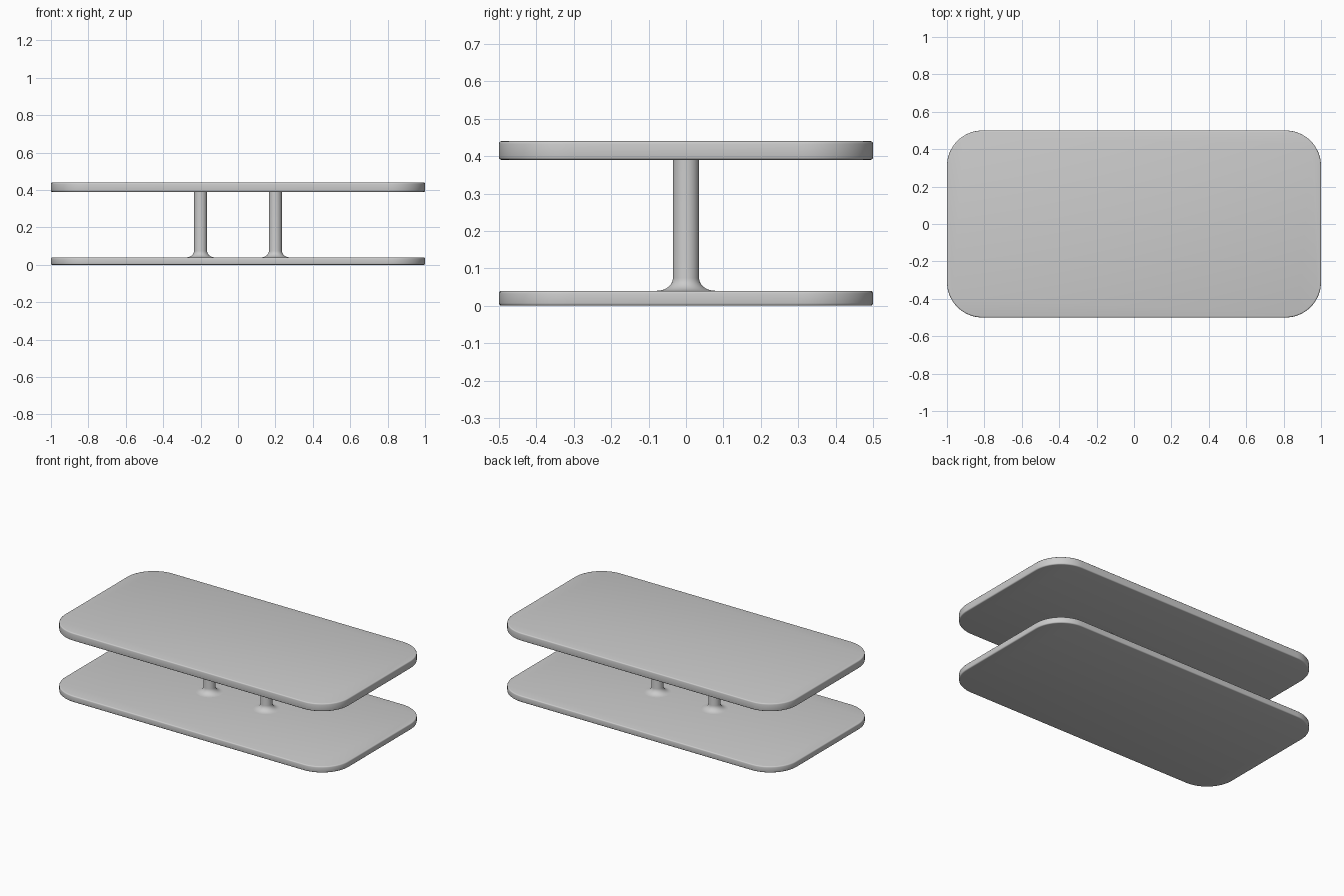
import bpy, bmesh
from math import pi, sin, cos, radians

if "Cube" in bpy.data.objects:
    bpy.data.objects.remove(bpy.data.objects["Cube"])


def finish(bm, name):
    bmesh.ops.recalc_face_normals(bm, faces=bm.faces)
    mesh = bpy.data.meshes.new(name)
    bm.to_mesh(mesh)
    bm.free()
    obj = bpy.data.objects.new(name, mesh)
    bpy.context.collection.objects.link(obj)
    bpy.ops.object.select_all(action='DESELECT')
    obj.select_set(True)
    bpy.context.view_layer.objects.active = obj
    bpy.ops.object.shade_smooth_by_angle(angle=radians(35))
    return obj


def rounded_plate(name, z0, z1, radius=0.19, edge=0.007, steps=16):
    bm = bmesh.new()
    verts = []
    corners = [(1, 1), (-1, 1), (-1, -1), (1, -1)]
    for i, (sx, sy) in enumerate(corners):
        for k in range(steps + 1):
            a = (i + k / steps) * pi / 2
            verts.append(bm.verts.new((sx * (1 - radius) + radius * cos(a),
                                       sy * (0.5 - radius) + radius * sin(a), z0)))
    base = bm.faces.new(verts)
    ext = bmesh.ops.extrude_face_region(bm, geom=[base], use_keep_orig=True)
    top = [v for v in ext['geom'] if isinstance(v, bmesh.types.BMVert)]
    bmesh.ops.translate(bm, verts=top, vec=(0, 0, z1 - z0))
    bmesh.ops.recalc_face_normals(bm, faces=bm.faces)
    # softened rims
    rims = [e for e in bm.edges if abs(e.verts[0].co.z - e.verts[1].co.z) < 1e-5]
    bmesh.ops.bevel(bm, geom=rims, offset=edge, segments=3, profile=0.5, affect='EDGES')
    return finish(bm, name)


def flared_post(name, x, z0, z1, r=0.035, flare_r=0.043, flare_h=0.034, sides=48):
    # concave flare at the foot, then a straight shaft
    profile = [(r + flare_r * (1 - cos(t)), z0 + flare_h * (1 - sin(t)))
               for t in [pi / 2 * (1 - k / 8) for k in range(9)]]
    profile.append((r, z1))
    bm = bmesh.new()
    rings = [[bm.verts.new((x + pr * cos(2 * pi * i / sides), pr * sin(2 * pi * i / sides), z))
              for i in range(sides)] for pr, z in foot_to_top(profile, r, flare_r, z0, flare_h)]
    for a, b in zip(rings, rings[1:]):
        for i in range(sides):
            j = (i + 1) % sides
            bm.faces.new((a[i], a[j], b[j], b[i]))
    bm.faces.new(rings[0])
    bm.faces.new(rings[-1])
    return finish(bm, name)


def foot_to_top(profile, r, flare_r, z0, flare_h):
    # quarter arc, horizontal at the foot and vertical at the shaft
    arc = [(r + flare_r * (1 - sin(t)), z0 + flare_h * (1 - cos(t)))
           for t in [pi / 2 * k / 8 for k in range(9)]]
    return arc + [profile[-1]]


# Lower base and upper table top
rounded_plate("base_plate", 0.0, 0.04)
rounded_plate("table_top", 0.39, 0.44)

# Two supporting posts
for side, x in (("left", -0.2), ("right", 0.2)):
    flared_post(side + "_post", x, 0.04, 0.39)
